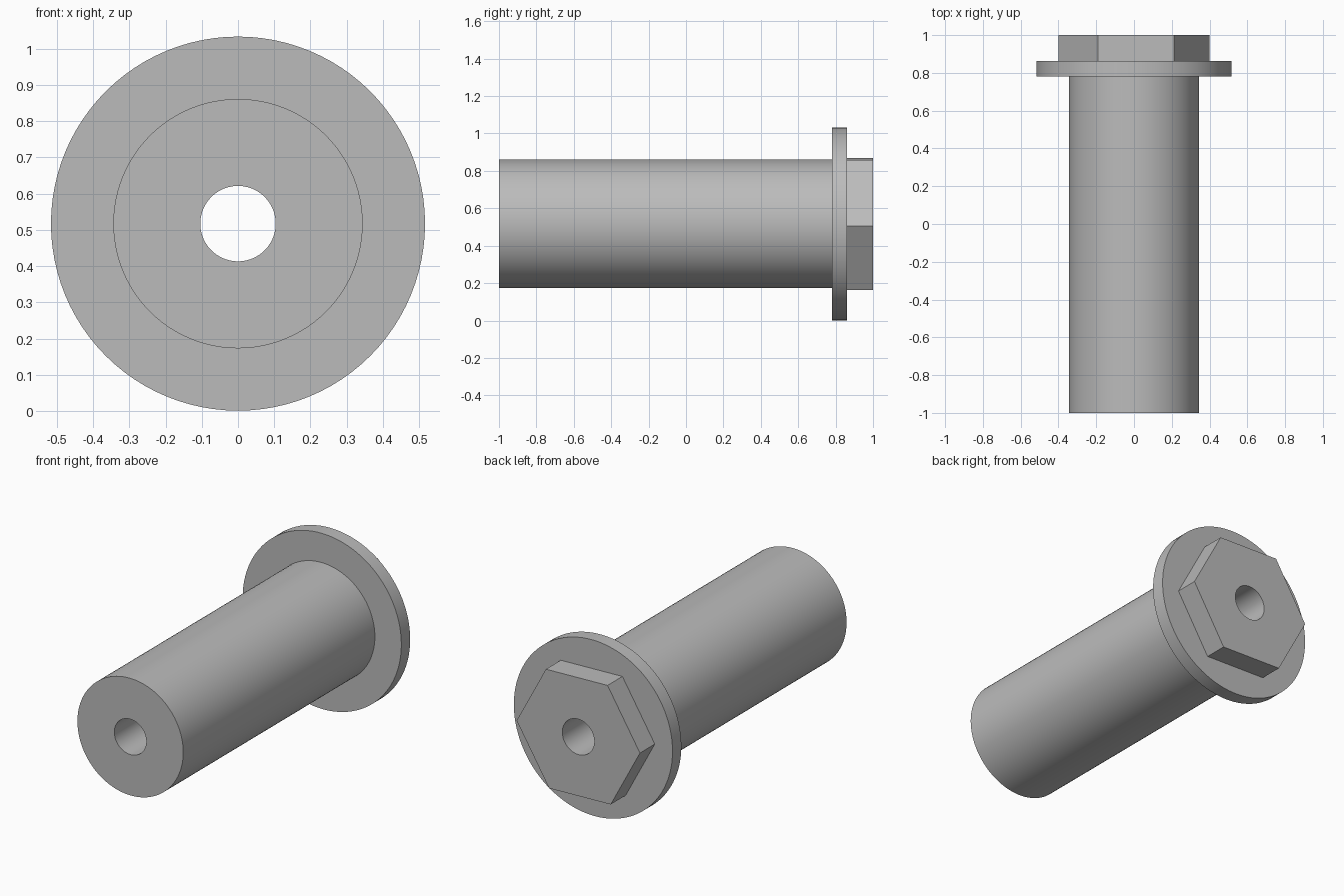
import bpy
import bmesh
from math import cos, sin, pi, radians

cube = bpy.data.objects.get("Cube")
if cube:
    bpy.data.objects.remove(cube, do_unlink=True)

AXIS_Z = 0.517
BORE = 0.104
SEGMENTS = 96

metal = bpy.data.materials.new("plain grey")
metal.use_nodes = True
grey = (0.5, 0.5, 0.5, 1)
metal.diffuse_color = grey
metal.node_tree.nodes["Principled BSDF"].inputs["Base Color"].default_value = grey


def ring(bm, radius, sides, y, turn):
    """Closed loop of vertices around the bolt axis."""
    angles = [turn + 2 * pi * i / sides for i in range(sides)]
    return [bm.verts.new((radius * cos(a), y, AXIS_Z + radius * sin(a))) for a in angles]


def bored_prism(name, radius, sides, y0, y1, turn=0.0):
    """Solid along y with a round through hole."""
    bm = bmesh.new()
    caps = {y0: [], y1: []}
    for r, n, t in ((radius, sides, turn), (BORE, SEGMENTS, 0.0)):
        front, back = ring(bm, r, n, y0, t), ring(bm, r, n, y1, t)
        for i in range(n):
            j = (i + 1) % n
            bm.faces.new((front[i], front[j], back[j], back[i]))
            caps[y0].append(bm.edges.get((front[i], front[j])))
            caps[y1].append(bm.edges.get((back[i], back[j])))
    for edges in caps.values():
        bmesh.ops.triangle_fill(bm, edges=edges, use_beauty=True)
    bmesh.ops.recalc_face_normals(bm, faces=bm.faces)
    mesh = bpy.data.meshes.new(name)
    bm.to_mesh(mesh)
    bm.free()
    mesh.materials.append(metal)
    obj = bpy.data.objects.new(name, mesh)
    bpy.context.collection.objects.link(obj)
    bpy.ops.object.select_all(action="DESELECT")
    obj.select_set(True)
    bpy.context.view_layer.objects.active = obj
    bpy.ops.object.shade_smooth_by_angle(angle=radians(30))


# Long round shaft, thin flange and slightly turned hexagonal head
bored_prism("shaft", 0.344, SEGMENTS, -1.0, 0.78)
bored_prism("flange", 0.516, SEGMENTS, 0.78, 0.862)
bored_prism("hex_head", 0.401, 6, 0.862, 1.0, radians(-1.7))
